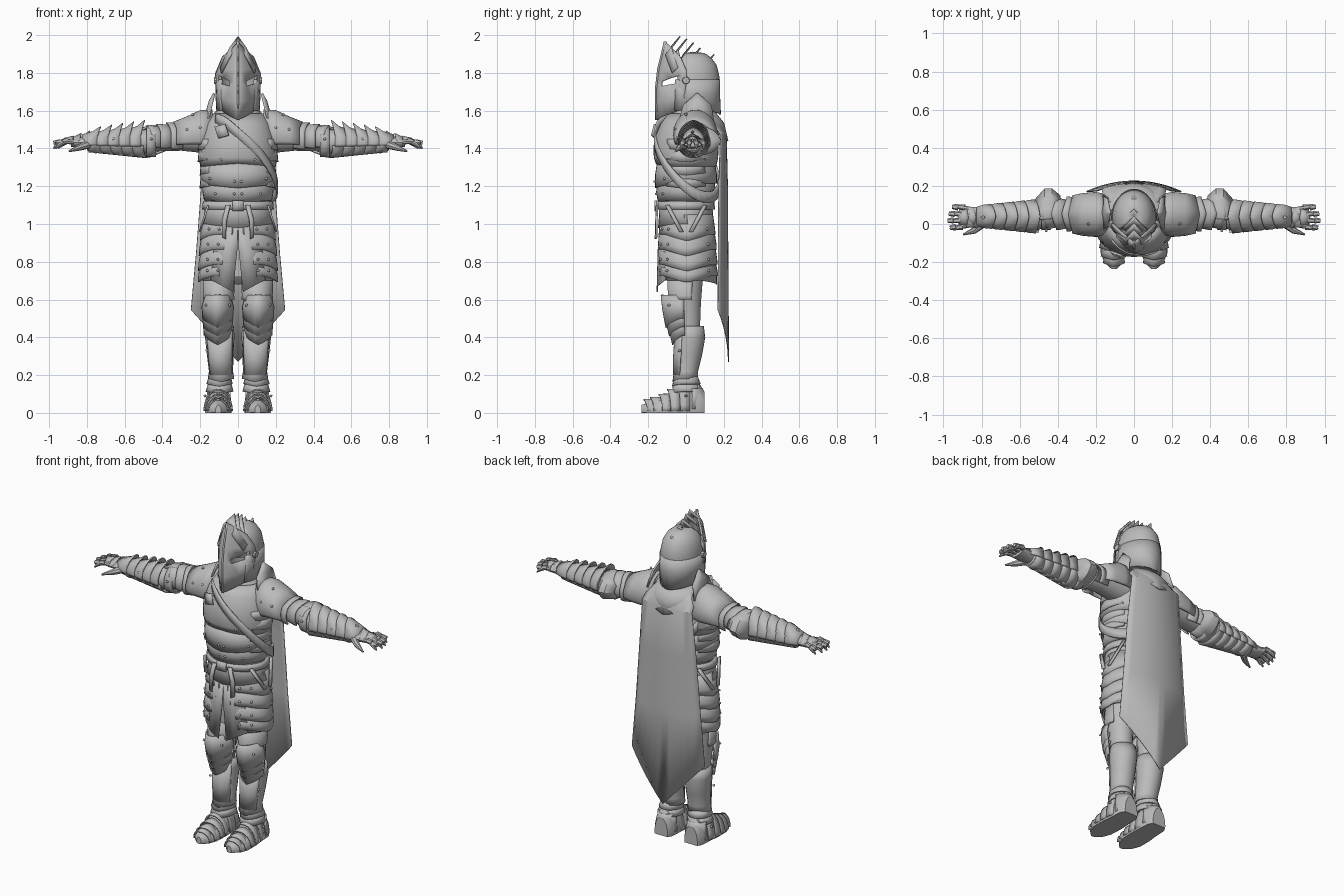
import bpy, bmesh, math
from mathutils import Vector

STEEL = bpy.data.materials.new("steel_grey")
STEEL.diffuse_color = (0.5, 0.5, 0.5, 1)


def finish(name, bm, thick=0, mirror=False, angle=32):
    bmesh.ops.remove_doubles(bm, verts=bm.verts, dist=0.0004)
    bmesh.ops.recalc_face_normals(bm, faces=bm.faces)
    me = bpy.data.meshes.new(name)
    bm.to_mesh(me)
    bm.free()
    me.materials.append(STEEL)
    ob = bpy.data.objects.new(name, me)
    bpy.context.collection.objects.link(ob)
    bpy.ops.object.select_all(action='DESELECT')
    ob.select_set(True)
    bpy.context.view_layer.objects.active = ob
    bpy.ops.object.shade_smooth_by_angle(angle=math.radians(angle))
    if mirror:
        ob.modifiers.new("mirror", 'MIRROR').use_clip = False
    if thick:
        s = ob.modifiers.new("thickness", 'SOLIDIFY')
        s.thickness, s.offset = thick, -1
    return ob


def sheet(name, rows, thick=0.008, mirror=False, closed=False, cap=False, skip=()):
    """Grid of quads through rows of points."""
    bm = bmesh.new()
    vs = [[bm.verts.new(p) for p in r] for r in rows]
    n = len(rows[0])
    for i in range(len(rows) - 1):
        for j in range(n if closed else n - 1):
            if (i, j) not in skip:
                k = (j + 1) % n
                bm.faces.new((vs[i][j], vs[i][k], vs[i + 1][k], vs[i + 1][j]))
    if cap:
        bm.faces.new(vs[0])
        bm.faces.new(vs[-1])
    return finish(name, bm, thick, mirror)


def shell(name, rings, axis='Z', arc=(0, 360), n=28, at=-90, wide=60, thick=0.0,
          mirror=False, cap=False, floor=None):
    """Elliptical rings (pos, c1, c2, r1, r2, dip, ridge); dip and ridge peak at one angle."""
    full = arc[1] - arc[0] >= 360
    rows = []
    for ring in rings:
        h, c1, c2, r1, r2, dip, ridge = (tuple(ring) + (0, 0))[:7]
        row = []
        for i in range(n if full else n + 1):
            d = arc[0] + (arc[1] - arc[0]) * i / n
            off = abs((d - at + 180) % 360 - 180)
            pk = max(0, 1 - off / wide)
            a, s = math.radians(d), 1 + ridge * pk
            u, v, w = c1 + r1 * s * math.cos(a), c2 + r2 * s * math.sin(a), h - dip * pk
            if floor is not None:
                v = max(v, floor)
            row.append({'Z': (u, v, w), 'X': (w, u, v), 'Y': (u, w, v)}[axis])
        rows.append(row)
    return sheet(name, rows, thick, mirror, full, cap)


def tube(name, pts, radii, n=8, mirror=True):
    """Round limb through points."""
    rows = []
    for i, p in enumerate(pts):
        d = Vector(pts[min(i + 1, len(pts) - 1)]) - Vector(pts[max(i - 1, 0)])
        q = d.to_track_quat('Z', 'Y')
        rows.append([Vector(p) + q @ Vector((radii[i] * math.cos(t * math.tau / n),
                     radii[i] * math.sin(t * math.tau / n), 0)) for t in range(n)])
    return sheet(name, rows, 0, mirror, True, True)


def rivets(name, pts, r=0.008):
    bm = bmesh.new()
    for p in pts:
        res = bmesh.ops.create_icosphere(bm, subdivisions=1, radius=r)
        bmesh.ops.translate(bm, verts=res['verts'], vec=p)
    finish(name, bm, 0, True, 60)


# --- Helmet ---
C = 0.035
shell("helmet_skull", [(1.60, 0, C, .098, .12), (1.70, 0, C, .112, .138), (1.78, 0, C, .114, .142),
      (1.84, 0, C, .102, .128), (1.88, 0, C, .08, .1), (1.905, 0, C, .048, .06),
      (1.912, 0, C, .002, .002)], arc=(-35, 215), thick=.006)
shell("helmet_neck_guard", [(1.765, 0, C, .118, .146, .0), (1.69, 0, C, .12, .145, .0),
      (1.60, 0, C, .115, .15, .02)], arc=(-40, 220), at=90, thick=.01)
T = (0, .12, .3, .58, .85, 1)
visor = [(-.11, 1.965, .012, -.09, 1.95), (-.125, 1.90, .085, -.03, 1.885),
         (-.145, 1.82, .114, 0, 1.815), (-.154, 1.738, .122, 0, 1.797),
         (-.157, 1.72, .122, 0, 1.752), (-.157, 1.65, .112, -.01, 1.66), (-.155, 1.55, .09, -.03, 1.60)]
sheet("visor", [[(ex * t ** .85, cy + (ey - cy) * t ** 1.5, cz + (ez - cz) * t) for t in T]
      for cy, cz, ex, ey, ez in visor], .008, True, skip={(3, 2), (3, 3)})
sheet("visor_ridge", [[(0, cy - .008, cz), (.008, cy + .006, cz)] for cy, cz, *_ in visor], .004, True)
shell("visor_hinge", [(.105, -.0, 1.76, .022, .022), (.128, 0, 1.76, .018, .018)],
      'X', n=10, mirror=True, cap=True)
# crest of swept chevron fins
for k in range(6):
    ty, tz, sy = -.035 + .036 * k, 1.995 - .004 * k * (k + 2), -.045 + .024 * k
    tz = max(tz, 1.90)
    sheet("crest_fin", [[(0, ty, tz), (.045, ty - .045, tz - .06), (.096, sy, 1.83)],
          [(0, ty - .05, tz - .06), (.04, ty - .075, tz - .1), (.09, sy - .03, 1.80)]], .008, True)

# --- Neck and collar ---
shell("neck", [(1.45, 0, .03, .1, .1), (1.55, 0, .03, .085, .09), (1.66, 0, .03, .08, .085)])
shell("gorget", [(1.52, 0, .03, .16, .135, .03), (1.57, 0, .03, .125, .12, .02),
      (1.63, 0, .03, .105, .11, .01)], thick=.01)
sheet("collar_guard", [[(.130, .052, 1.69), (.132, .06, 1.695), (.130, .068, 1.69)],
      [(.145, -.015, 1.63), (.155, .06, 1.65), (.145, .135, 1.63)],
      [(.165, -.04, 1.54), (.185, .06, 1.55), (.165, .15, 1.54)]], .01, True)

# --- Torso: overlapping plates ---
shell("torso_core", [(.72, 0, .01, .165, .125), (1.0, 0, .01, .17, .125), (1.2, 0, .005, .175, .14),
      (1.45, 0, 0, .185, .15), (1.58, 0, .03, .11, .1)], cap=True)
shell("chest_plate", [(1.585, 0, .02, .135, .115), (1.53, 0, .01, .175, .145), (1.46, 0, 0, .195, .165),
      (1.40, 0, 0, .205, .173), (1.35, 0, 0, .207, .17), (1.305, 0, 0, .2, .16, -.015)], n=36, thick=.01)
shell("rib_plate", [(1.33, 0, 0, .196, .153), (1.26, 0, 0, .2, .164), (1.215, 0, 0, .198, .164, .025)],
      n=36, wide=80, thick=.01)
shell("belly_plate", [(1.24, 0, 0, .19, .15), (1.17, 0, 0, .188, .158), (1.125, 0, 0, .18, .148, .015)],
      n=36, thick=.01)
for z, r in ((1.42, .212), (1.36, .214), (1.29, .203), (1.22, .204)):
    shell("side_plate", [(z + .03, 0, 0, r - .006, .155), (z - .02, 0, 0, r, .16, .012)],
          arc=(-40, 40), n=8, at=0, wide=40, mirror=True, thick=.008)
rivets("torso_rivets", [(.018, -.165, 1.225), (.02, -.156, 1.16), (.09, -.15, 1.34),
       (.15, -.115, 1.24), (.12, -.122, 1.16)])

# chest strap running diagonally round the torso
rows = []
for i in range(25):
    a = math.radians(-145 + 285 * i / 24 - 0)
    z = 1.345 + .205 * math.cos(a + math.radians(138))
    rx, ry = (.2, .175) if z < 1.42 else (.2 - .5 * (z - 1.42), .175 - .2 * (z - 1.42))
    rows.append([((rx + .012) * math.cos(a), (ry + .004) * math.sin(a), z + d) for d in (.03, -.03)])
sheet("chest_strap", rows, .01)
sheet("strap_buckle", [[(-.125, -.15, 1.515), (-.07, -.17, 1.53)],
      [(-.105, -.17, 1.455), (-.05, -.185, 1.47)]], .012)

# --- Belt and hanging loops ---
shell("waist_band", [(1.13, 0, 0, .172, .14), (1.06, 0, 0, .178, .142), (1.0, 0, 0, .19, .148, .02)], thick=.01)
shell("belt", [(1.118, 0, 0, .186, .15), (1.078, 0, 0, .19, .154)], thick=.012)
sheet("belt_buckle", [[(-.03, -.166, 1.125), (.03, -.166, 1.125)],
      [(-.03, -.168, 1.07), (.03, -.168, 1.07)]], .012)
for y0, y1 in ((-.1, -.025), (.1, .025)):
    sheet("hip_strap", [[(.163, y0 - .01, 1.1), (.163, y0 + .012, 1.1)],
          [(.208, y1 - .01, .96), (.208, y1 + .012, .96)]], .01, True)
sheet("front_strap", [[(.04, -.16, 1.10), (.065, -.158, 1.10)], [(.06, -.163, 1.02), (.085, -.16, 1.02)],
      [(.066, -.166, .92), (.086, -.162, .93)]], .01, True)

# --- Layered skirt plates, split at the front ---
for k, (zt, zb, r, a0) in enumerate(((1.05, .945, .198, -82), (.97, .865, .205, -76),
                                    (.89, .785, .209, -70), (.81, .725, .21, -66))):
    shell("skirt_plate", [(zt, 0, .005, r - .018, r - .06), (zb + .03, 0, .005, r, r - .049, .025),
          (zb, 0, .005, r + .003, r - .047, .035)], arc=(a0, 90), n=18, at=0, wide=50, mirror=True, thick=.01)
    rivets("skirt_rivets", [((r + .003) * math.cos(math.radians(d)), .005 + (r - .046) * math.sin(math.radians(d)),
           zb + .028) for d in (-60, -40, 45)])
shell("skirt_cloth", [(1.02, 0, .01, .178, .132), (.85, 0, .01, .196, .148), (.70, 0, .01, .206, .155, .02)],
      arc=(-52, 232), at=90, thick=.006)
sheet("skirt_front_cloth", [[(0, -.14, 1.02), (.05, -.138, 1.02), (.1, -.115, 1.02)],
      [(.004, -.15, .86), (.065, -.148, .86), (.13, -.112, .86)],
      [(.026, -.155, .64), (.08, -.155, .67), (.145, -.112, .705)]], .006, True)

# --- Cape ---
rows = []
for zc, ze, w, yc, bow in ((1.60, 1.60, .09, .135, .04), (1.55, 1.535, .16, .185, .05), (1.48, 1.48, .17, .215, .03),
                           (1.2, 1.2, .195, .222, .045), (.85, .85, .222, .224, .05), (.27, .545, .25, .228, .055)):
    rows.append([(w * u / 6, yc - bow * (u / 6) ** 2, zc + (ze - zc) * abs(u) / 6) for u in range(-6, 7)])
sheet("cape", rows, .006)
shell("cape_yoke", [(1.60, 0, .03, .125, .12), (1.535, 0, .03, .175, .172), (1.48, 0, .03, .17, .194, .04)],
      arc=(20, 160), at=90, wide=50, thick=.008)

# --- Arms ---
shell("upper_arm", [(.14, .05, 1.46, .085, .09), (.3, .055, 1.455, .07, .068), (.46, .05, 1.445, .064, .062)],
      'X', n=18, mirror=True, cap=True)
shell("pauldron", [(.135, .05, 1.48, .105, .125), (.20, .05, 1.475, .118, .128), (.27, .05, 1.465, .112, .105),
      (.325, .05, 1.455, .1, .085, -.02)], 'X', (-25, 205), at=90, thick=.01, mirror=True)
for x, r in ((.29, .092), (.345, .084), (.395, .078)):
    shell("upper_arm_plate", [(x, .052, 1.45, r - .01, r - .012), (x + .05, .052, 1.45, r, r - .004, -.02),
          (x + .065, .052, 1.45, r, r - .004, -.025)], 'X', (-40, 220), at=90, thick=.008, mirror=True)
shell("elbow_guard", [(.385, .055, 1.445, .075, .06, 0, .25), (.43, .055, 1.445, .085, .078, 0, .55),
      (.47, .05, 1.44, .085, .085, 0, .6), (.52, .045, 1.435, .074, .07, 0, .15)],
      'X', (-110, 110), at=0, wide=60, thick=.01, mirror=True)
shell("elbow_strap", [(.435, .045, 1.435, .075, .08), (.485, .045, 1.435, .078, .083)], 'X', thick=.01, mirror=True)
shell("forearm", [(.44, .045, 1.44, .06, .06), (.52, .042, 1.43, .076, .07), (.62, .04, 1.43, .072, .066),
      (.78, .035, 1.43, .048, .045)], 'X', n=18, mirror=True, cap=True)
for k in range(5):
    x, r = .50 + .058 * k, .086 - .006 * k
    shell("forearm_fin", [(x + .015, .04, 1.43, r + .004, r, .02, .42), (x + .055, .04, 1.43, r, r - .006, .02, .1),
          (x + .095, .04, 1.43, r - .012, r - .018)], 'X', (-15, 195), n=20, at=90, wide=65, thick=.006, mirror=True)
    shell("forearm_under_plate", [(x, .04, 1.43, r - .004, r - .01, .02), (x + .06, .04, 1.43, r - .012, r - .018)],
          'X', (190, 350), n=12, at=-90, thick=.006, mirror=True)
rivets("arm_rivets", [(.2, -.06, 1.51), (.27, -.055, 1.5), (.24, .0, 1.58), (.46, -.035, 1.45),
       (.54, -.035, 1.45), (.66, -.028, 1.45)])

# --- Gauntlets ---
shell("gauntlet_cuff", [(.75, .035, 1.43, .06, .058), (.80, .035, 1.43, .046, .04)], 'X', n=16, thick=.008, mirror=True)
shell("palm", [(.77, .035, 1.43, .042, .036), (.83, .035, 1.432, .055, .03), (.885, .037, 1.43, .054, .022)],
      'X', n=14, mirror=True, cap=True)
for x, w, z in ((.79, .046, 1.495), (.835, .052, 1.482), (.875, .054, 1.468)):
    sheet("hand_plate", [[(x + .005, .035 - w, 1.445), (x - .005, .035, z), (x + .005, .035 + w, 1.445)],
          [(x + .04, .035 - w, 1.43), (x + .05, .035, 1.455), (x + .04, .035 + w, 1.43)]], .006, True)
for i in range(4):
    y, s = -.006 + .028 * i, (.0, .012, .006, -.012)[i]
    e = y + (y - .037) * .4
    tube("finger", [(.87, y, 1.435), (.915 + s, (y + e) / 2, 1.437), (.945 + s, e, 1.422), (.965 + s, e, 1.40)],
         (.014, .013, .012, .004))
    for x, z in ((.9, 1.446), (.935, 1.44)):
        tube("finger_plate", [(x + s, (y + e) / 2, z - .006), (x + .03 + s, (y + e) / 2 + (e - y) * .3, z - .01)],
             (.016, .012), 6)
tube("thumb", [(.795, .0, 1.42), (.84, -.035, 1.405), (.895, -.055, 1.385)], (.022, .017, .005))

# --- Legs ---
X = .102
shell("thigh", [(.45, X, .01, .06, .065), (.58, X, 0, .072, .08), (.68, X, .0, .082, .088), (.86, X, .01, .08, .1)],
      n=18, mirror=True, cap=True)
shell("thigh_plate", [(.72, X, 0, .084, .1), (.62, X, 0, .082, .094, .03), (.60, X, 0, .084, .095, .03)],
      arc=(-200, 20), thick=.008, mirror=True)
for zt, zb, r, f in ((.625, .50, .086, .13), (.55, .455, .082, .112), (.50, .41, .078, .095)):
    shell("knee_plate", [(zt, X + .005, 0, r * .8, f + .004, -.0), ((zt + zb) / 2, X + .005, 0, r, f - .004, .015),
          (zb, X + .005, 0, r * .96, f - .022, .05)], arc=(-175, -5), n=16, wide=75, thick=.009, mirror=True)
shell("greave", [(.46, X - .005, .02, .076, .074), (.40, X - .005, .022, .078, .08), (.30, X - .008, .012, .07, .072),
      (.22, X - .012, .0, .064, .064), (.18, X - .012, -.004, .07, .068, .015)], n=20, thick=.01, mirror=True)
shell("shin_ridge", [(.44, X - .005, .02, .08, .082, .04), (.30, X - .008, .01, .074, .078), (.20, X - .012, 0, .068, .07)],
      arc=(-150, -30), n=10, thick=.008, mirror=True)
for z, r in ((.165, .07), (.125, .074)):
    shell("ankle_band", [(z + .03, X - .006, 0, r - .012, r - .008), (z - .012, X - .004, .002, r, r + .006, .012)],
          n=20, thick=.008, mirror=True)
rivets("leg_rivets", [(.045, -.095, .57), (.17, -.09, .57), (.165, -.035, .33), (.175, 0, .09)])

# --- Boots ---
shell("boot", [(.098, X, .012, .045, .10), (.07, X, .012, .062, .145), (0, X, .012, .066, .15),
      (-.07, X + .002, .012, .072, .10), (-.15, X + .004, .012, .07, .062), (-.2, X + .004, .012, .05, .045),
      (-.235, X + .002, .012, .015, .03)], 'Y', n=20, mirror=True, cap=True, floor=0)
for y, rx, rz in ((-.02, .074, .145), (-.07, .078, .112), (-.115, .078, .087), (-.16, .07, .07), (-.195, .058, .06)):
    shell("foot_plate", [(y + .04, X + .003, .01, rx - .008, rz + .006), (y - .01, X + .003, .01, rx, rz, .02, .04)],
          'Y', (0, 180), n=14, at=90, wide=70, thick=.007, mirror=True)
shell("heel_plate", [(.13, X, .02, .062, .07), (.02, X, .02, .068, .078)], arc=(10, 170), n=12, thick=.008, mirror=True)
